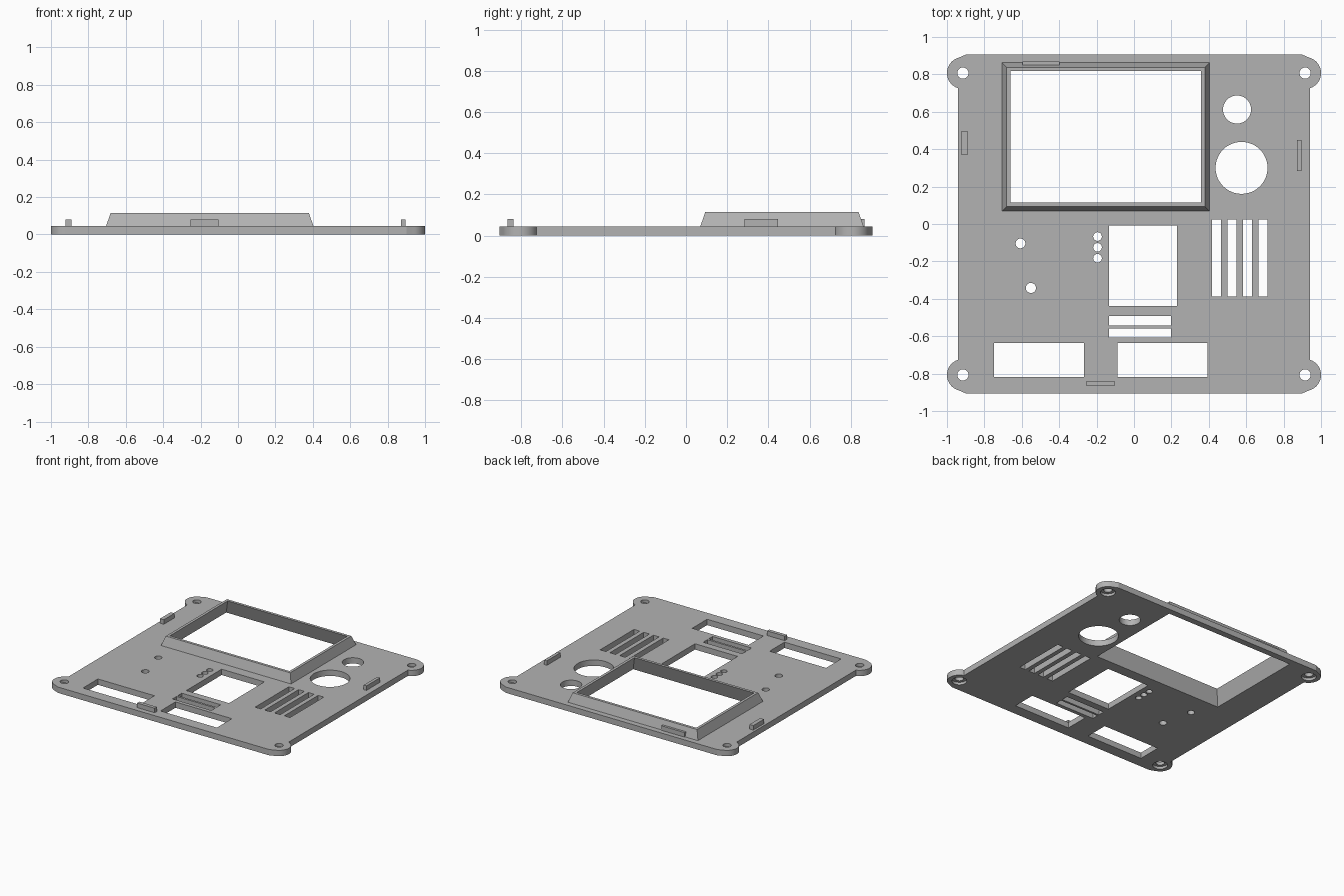
import bpy, bmesh
from math import radians, cos, sin, acos, pi

cube = bpy.data.objects.get("Cube")
if cube:
    bpy.data.objects.remove(cube, do_unlink=True)

THICK = 0.045     # plate thickness
FRAME_TOP = 0.115
EAR_X, EAR_Y, EAR_R = 0.915, 0.807, 0.085
HALF_X, HALF_Y = 0.94, 0.905

grey = bpy.data.materials.new("plastic grey")
grey.use_nodes = True
grey.diffuse_color = (0.45, 0.45, 0.45, 1)
grey.node_tree.nodes["Principled BSDF"].inputs["Base Color"].default_value = grey.diffuse_color


def add_loops(bm, loops):
    """Join stacked closed loops with quads and return the rows of vertices."""
    rows = [[bm.verts.new(p) for p in loop] for loop in loops]
    n = len(rows[0])
    for a, b in zip(rows, rows[1:]):
        for i in range(n):
            bm.faces.new((a[i], a[(i + 1) % n], b[(i + 1) % n], b[i]))
    return rows


def add_solid(bm, loops):
    rows = add_loops(bm, loops)
    bm.faces.new(rows[0][::-1])
    bm.faces.new(rows[-1])


def add_prism(bm, outline, z0, z1):
    add_solid(bm, [[(x, y, z) for x, y in outline] for z in (z0, z1)])


def rect(x0, x1, y0, y1):
    return [(x0, y0), (x1, y0), (x1, y1), (x0, y1)]


def circle(x, y, r, n=48):
    return [(x + r * cos(2 * pi * i / n), y + r * sin(2 * pi * i / n)) for i in range(n)]


def make(name, bm):
    bmesh.ops.recalc_face_normals(bm, faces=bm.faces)
    mesh = bpy.data.meshes.new(name)
    bm.to_mesh(mesh)
    bm.free()
    mesh.materials.append(grey)
    obj = bpy.data.objects.new(name, mesh)
    bpy.context.collection.objects.link(obj)
    return obj


def activate(obj):
    bpy.ops.object.select_all(action='DESELECT')
    obj.select_set(True)
    bpy.context.view_layer.objects.active = obj


def cut(obj, bm, name):
    cutter = make(name, bm)
    cutter.hide_render = True
    mod = obj.modifiers.new(name, 'BOOLEAN')
    mod.operation, mod.solver, mod.object = 'DIFFERENCE', 'EXACT', cutter
    activate(obj)
    bpy.ops.object.modifier_apply(modifier=mod.name)
    bpy.data.objects.remove(cutter, do_unlink=True)


# Face plate outline: one eared corner, mirrored into the other three
sweep = acos((HALF_X - EAR_X) / EAR_R)
corner = []
for i in range(25):
    a = -sweep + 2 * sweep * i / 24
    corner.append((EAR_X + EAR_R * cos(a), EAR_Y + EAR_R * sin(a)))
corner.append((0.9, HALF_Y))
outline = (corner + [(-x, y) for x, y in corner[::-1]]
           + [(-x, -y) for x, y in corner] + [(x, -y) for x, y in corner[::-1]])
bm = bmesh.new()
add_prism(bm, outline, 0, THICK)
plate = make("face_plate", bm)

# Through openings in the plate
bm = bmesh.new()
openings = [rect(-0.134, 0.23, -0.438, -0.008),      # keypad opening
            rect(-0.134, 0.198, -0.542, -0.492),     # two wide slots
            rect(-0.134, 0.198, -0.607, -0.558),
            rect(-0.749, -0.267, -0.818, -0.636),    # two lower ports
            rect(-0.088, 0.393, -0.818, -0.636)]
for i in range(4):                                   # vent slots
    x = 0.417 + 0.083 * i
    openings.append(rect(x, x + 0.049, -0.388, 0.024))
openings += [circle(0.551, 0.612, 0.075), circle(0.575, 0.3, 0.139),
             circle(-0.607, -0.104, 0.026), circle(-0.551, -0.342, 0.027)]
openings += [circle(-0.195, y, 0.023) for y in (-0.067, -0.125, -0.183)]
corners = [(sx * EAR_X, sy * EAR_Y) for sx in (-1, 1) for sy in (-1, 1)]
openings += [circle(x, y, 0.03) for x, y in corners]
for shape in openings:
    add_prism(bm, shape, -0.1, 0.2)
cut(plate, bm, "opening_cutter")

# Screw recesses on the underside
bm = bmesh.new()
for x, y in corners:
    add_prism(bm, circle(x, y, 0.052), -0.1, 0.02)
cut(plate, bm, "recess_cutter")


# Screen window: rectangle that narrows upward, grown outward by a wall width
def window(z, wall=0.0):
    g = wall + 0.04 * (1 - z / FRAME_TOP)
    return [(x, y, z) for x, y in rect(-0.66 - g, 0.358 + g, 0.115 - g, 0.817 + g)]


bm = bmesh.new()
add_solid(bm, [window(-0.05), window(0.1)])
cut(plate, bm, "window_cutter")
activate(plate)
bpy.ops.object.shade_smooth_by_angle(angle=radians(20))

# Raised screen frame
bm = bmesh.new()
lower = window(THICK)
add_loops(bm, [lower, window(THICK, 0.021), window(FRAME_TOP, 0.021), window(FRAME_TOP), lower])
bmesh.ops.remove_doubles(bm, verts=bm.verts, dist=0.0001)
make("screen_frame", bm)

# Locating tabs near each edge
tabs = {"right_tab": rect(-0.922, -0.89, 0.368, 0.497),
        "left_tab": rect(0.872, 0.896, 0.284, 0.448),
        "front_tab": rect(-0.254, -0.104, -0.866, -0.839),
        "back_tab": rect(-0.596, -0.398, 0.845, 0.868)}
for name, shape in tabs.items():
    bm = bmesh.new()
    add_prism(bm, shape, THICK, 0.08)
    make(name, bm)
